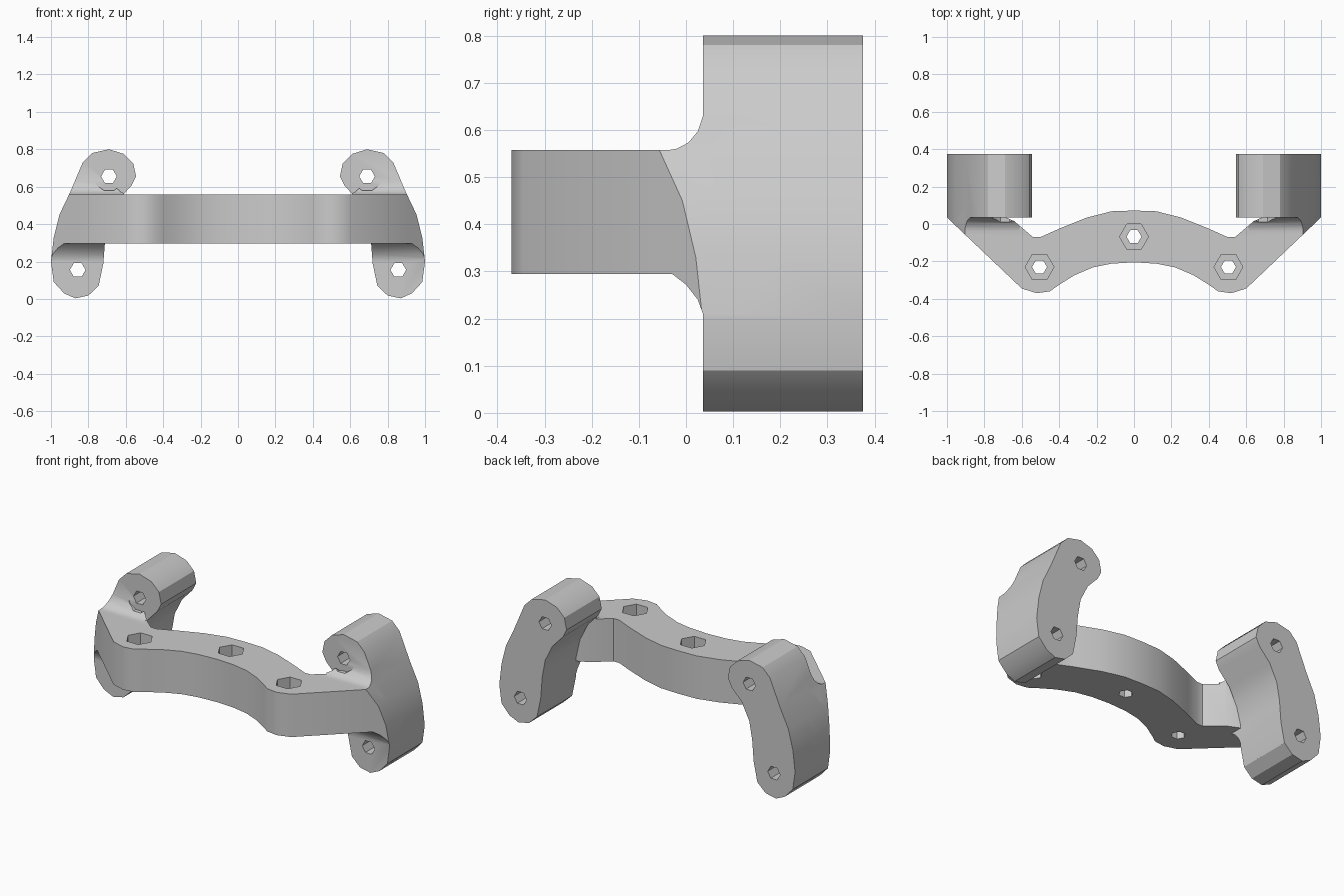
import bpy, bmesh, math

if "Cube" in bpy.data.objects:
    bpy.data.objects.remove(bpy.data.objects["Cube"], do_unlink=True)

metal = bpy.data.materials.new("light_grey_metal")
metal.use_nodes = True
GREY = (0.6, 0.6, 0.6, 1)
metal.diffuse_color = GREY
metal.node_tree.nodes["Principled BSDF"].inputs["Base Color"].default_value = GREY

AXES = {"X": lambda u, v, w: (w, u, v),
        "Y": lambda u, v, w: (u, w, v),
        "Z": lambda u, v, w: (u, v, w)}


def prism(name, points, axis, start, end):
    """Extrude a flat outline along an axis."""
    bm = bmesh.new()
    place = AXES[axis]
    low = [bm.verts.new(place(u, v, start)) for u, v in points]
    high = [bm.verts.new(place(u, v, end)) for u, v in points]
    bm.faces.new(low)
    bm.faces.new(high)
    n = len(points)
    for i in range(n):
        j = (i + 1) % n
        bm.faces.new((low[i], low[j], high[j], high[i]))
    bmesh.ops.recalc_face_normals(bm, faces=bm.faces)
    mesh = bpy.data.meshes.new(name)
    bm.to_mesh(mesh)
    bm.free()
    mesh.materials.append(metal)
    obj = bpy.data.objects.new(name, mesh)
    bpy.context.collection.objects.link(obj)
    return obj


def combine(target, tool, operation):
    """Apply a boolean and discard the tool."""
    mod = target.modifiers.new("boolean", "BOOLEAN")
    mod.operation, mod.object, mod.solver = operation, tool, "EXACT"
    bpy.context.view_layer.objects.active = target
    bpy.ops.object.modifier_apply(modifier=mod.name)
    bpy.data.objects.remove(tool, do_unlink=True)


def drill(target, u, v, axis, start, end, radius, sides=6):
    ring = [(u + radius * math.cos(math.tau * i / sides),
             v + radius * math.sin(math.tau * i / sides)) for i in range(sides)]
    combine(target, prism("drill", ring, axis, start, end), "DIFFERENCE")


def mirrored(points):
    return [(-u, v) for u, v in points]


# Outlines of the +x half
front_edge = [(0.0, -0.205), (0.12, -0.212), (0.22, -0.232), (0.32, -0.275),
              (0.4, -0.325), (0.45, -0.36), (0.52, -0.37), (0.6, -0.345)]
arm_end = [(1.0, 0.035), (1.0, 0.2), (0.74, 0.2), (0.74, 0.06)]
back_edge = [(0.64, 0.015), (0.54, -0.07), (0.5, -0.07), (0.4, -0.025),
             (0.25, 0.035), (0.12, 0.068), (0.0, 0.072)]
plan = front_edge + arm_end + back_edge
whole_plan = plan + mirrored(plan[1:-1])[::-1]

outer_edge = [(0.93, 0.03), (0.985, 0.09), (1.0, 0.2), (0.985, 0.33), (0.955, 0.45),
              (0.9, 0.565), (0.83, 0.73), (0.78, 0.78), (0.69, 0.8)]
inner_edge = [(0.61, 0.775), (0.56, 0.725), (0.545, 0.655), (0.57, 0.605), (0.64, 0.53),
              (0.69, 0.43), (0.71, 0.32), (0.72, 0.19), (0.745, 0.07), (0.8, 0.018),
              (0.87, 0.003)]
ear = outer_edge + inner_edge

fillet_side = [(-0.05, 0.555), (-0.02, 0.56), (0.005, 0.573), (0.025, 0.597), (0.036, 0.63),
               (0.1, 0.63), (0.1, 0.21), (0.036, 0.21), (0.025, 0.24), (0.0, 0.272),
               (-0.03, 0.295), (-0.05, 0.297)]

# Curved bridge, trimmed to the bowed outer sides
bracket = prism("mounting_bracket", whole_plan, "Z", 0.295, 0.557)
combine(bracket, prism("trim", outer_edge + mirrored(outer_edge)[::-1], "Y", -0.5, 0.5),
        "INTERSECT")

for side in (1, -1):
    flip = (lambda p: p) if side == 1 else mirrored
    # Upright ear
    combine(bracket, prism("ear", flip(ear), "Y", 0.036, 0.375), "UNION")
    # Concave blend between arm and ear
    blend = prism("blend", fillet_side, "X", side * 0.5, side * 1.05)
    combine(blend, prism("ear_trim", flip(ear), "Y", -0.5, 0.3), "INTERSECT")
    combine(blend, prism("plan_trim", flip(plan), "Z", -0.1, 1.0), "INTERSECT")
    combine(bracket, blend, "UNION")
    # Bolt holes through the ear, with head clearance above the arm
    drill(bracket, side * 0.69, 0.655, "Y", -0.2, 0.034, 0.08, 10)
    drill(bracket, side * 0.69, 0.655, "Y", -0.2, 0.6, 0.042)
    drill(bracket, side * 0.857, 0.155, "Y", -0.2, 0.6, 0.042)

# Counterbored holes down through the bridge
for x, y in ((0, -0.068), (0.505, -0.23), (-0.505, -0.23)):
    drill(bracket, x, y, "Z", 0.46, 0.8, 0.077)
    drill(bracket, x, y, "Z", 0.1, 0.8, 0.04)

bpy.ops.object.select_all(action="DESELECT")
bracket.select_set(True)
bpy.context.view_layer.objects.active = bracket
bpy.ops.object.shade_smooth_by_angle(angle=math.radians(28))
